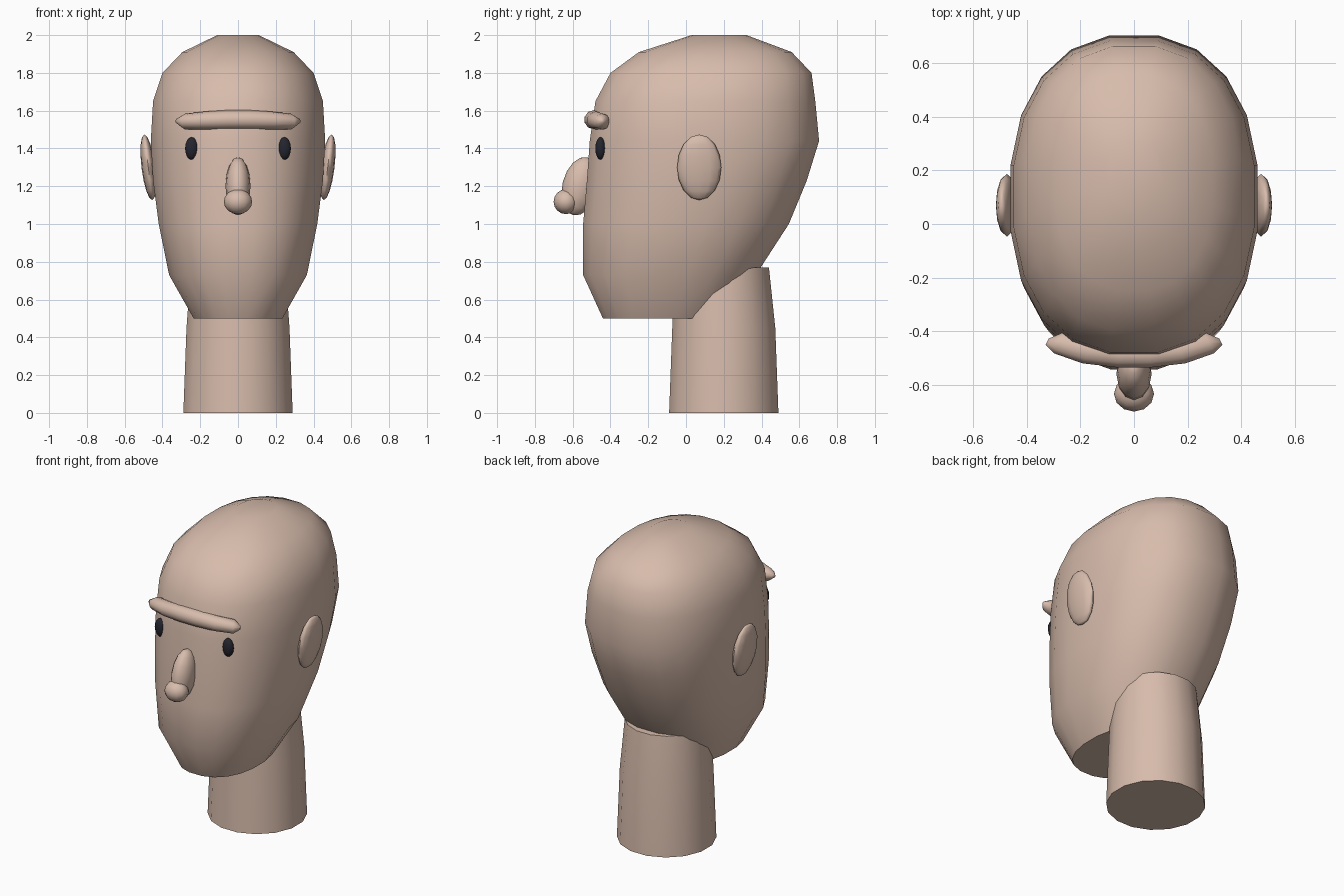
import bpy
import bmesh
import math
from mathutils import Matrix, Vector

old = bpy.data.objects.get("Cube")
if old:
    bpy.data.objects.remove(old, do_unlink=True)


def material(name, colour):
    mat = bpy.data.materials.new(name)
    mat.use_nodes = True
    mat.diffuse_color = (*colour, 1)
    mat.node_tree.nodes["Principled BSDF"].inputs["Base Color"].default_value = (*colour, 1)
    return mat


skin = material("skin", (0.68, 0.50, 0.41))
dark = material("dark_eye", (0.018, 0.018, 0.028))


def finish(name, bm, mat, angle=45):
    bmesh.ops.recalc_face_normals(bm, faces=bm.faces)
    mesh = bpy.data.meshes.new(name)
    bm.to_mesh(mesh)
    bm.free()
    mesh.materials.append(mat)
    obj = bpy.data.objects.new(name, mesh)
    bpy.context.collection.objects.link(obj)
    bpy.ops.object.select_all(action="DESELECT")
    obj.select_set(True)
    bpy.context.view_layer.objects.active = obj
    bpy.ops.object.shade_smooth_by_angle(angle=math.radians(angle))
    return obj


def oval(count, a, b, power=2.0):
    """Points of a rounded oval with half sizes a and b."""
    points = []
    for i in range(count):
        t = math.tau * (i + 0.5) / count
        c, s = math.cos(t), math.sin(t)
        points.append((math.copysign(abs(c) ** (2 / power), c) * a,
                       math.copysign(abs(s) ** (2 / power), s) * b))
    return points


def loft(name, rings, mat, angle=45):
    """Skin a row of rings and cap both ends."""
    bm = bmesh.new()
    rows = [[bm.verts.new(p) for p in ring] for ring in rings]
    n = len(rows[0])
    for low, high in zip(rows, rows[1:]):
        for i in range(n):
            j = (i + 1) % n
            bm.faces.new((low[i], low[j], high[j], high[i]))
    bm.faces.new(rows[0])
    bm.faces.new(rows[-1])
    return finish(name, bm, mat, angle)


def ellipsoid(name, centre, radii, mat, segments=12, rings=8, turn=0, axis="X"):
    bm = bmesh.new()
    bmesh.ops.create_uvsphere(bm, u_segments=segments, v_segments=rings, radius=1)
    bm.transform(Matrix.Translation(Vector(centre))
                 @ Matrix.Rotation(math.radians(turn), 4, axis)
                 @ Matrix.Diagonal((*radii, 1)))
    return finish(name, bm, mat, 80)


# Head: height, front, back, half width
head_rows = [
    (0.50, -0.44, 0.20, 0.235), (0.73, -0.545, 0.37, 0.365),
    (1.00, -0.545, 0.545, 0.42), (1.23, -0.525, 0.64, 0.45),
    (1.44, -0.51, 0.705, 0.462), (1.65, -0.48, 0.685, 0.45),
    (1.80, -0.40, 0.665, 0.40), (1.91, -0.25, 0.56, 0.295),
    (2.00, 0.03, 0.32, 0.11),
]
head = []
for z, front, back, wide in head_rows:
    mid, half = (front + back) / 2, (back - front) / 2
    head.append([(x, y + mid, z) for x, y in oval(20, wide * 1.01, half * 1.01, 2.3)])
loft("head", head, skin, 50)

# Neck: height, centre, radius
neck_rows = [(0, 0.20, 0.295), (0.45, 0.20, 0.278), (0.77, 0.19, 0.254)]
loft("neck", [[(x, y + mid, z) for x, y in oval(16, r, r)]
              for z, mid, r in neck_rows], skin)

# Brow: a tapered bar bent around the forehead
brow_half = [(0.325, -0.44, 1.545, 0.012), (0.28, -0.443, 1.542, 0.042),
             (0.17, -0.475, 1.548, 0.048), (0.06, -0.488, 1.552, 0.051)]
brow_rows = [(-x, y, z, r) for x, y, z, r in brow_half] + brow_half[::-1]
brow = []
for x, mid, z, r in brow_rows:
    skew = math.copysign(0.5, x) if abs(x) > 0.1 else 0
    brow.append([(x + skew * -y, y + mid, z + h) for y, h in oval(10, r, r)])
loft("brow", brow, skin, 80)

# Nose: bridge and rounded tip
ellipsoid("nose_bridge", (0, -0.56, 1.20), (0.066, 0.095, 0.158), skin, turn=-14)
ellipsoid("nose_tip", (0, -0.635, 1.118), (0.075, 0.066, 0.066), skin)

# Eyes and ears on both sides
for side, label in ((1, "left"), (-1, "right")):
    ellipsoid(label + "_eye", (side * 0.245, -0.452, 1.40),
              (0.037, 0.028, 0.06), dark, segments=10)
    ellipsoid(label + "_ear", (side * 0.475, 0.07, 1.30),
              (0.036, 0.117, 0.175), skin, turn=side * 7, axis="Y")
